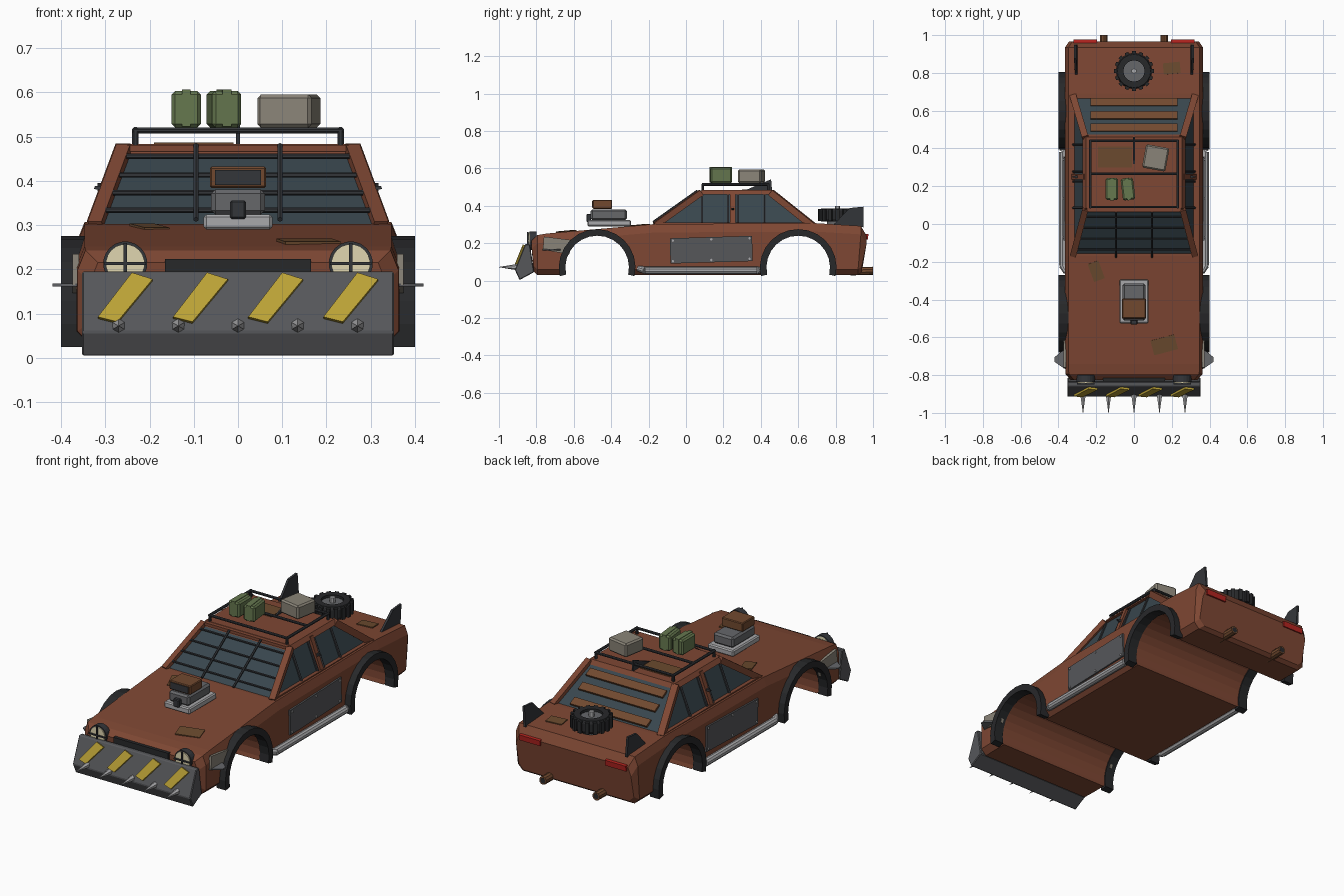
import bpy, math
from mathutils import Vector, Euler

if "Cube" in bpy.data.objects:
    bpy.data.objects.remove(bpy.data.objects["Cube"])

def mat(name, hexv):
    c = [int(hexv[i:i + 2], 16) / 255 for i in (0, 2, 4)]
    m = bpy.data.materials.new(name)
    m.diffuse_color = [v / 12.92 if v < .04 else ((v + .055) / 1.055) ** 2.4 for v in c] + [1]
    m.use_nodes = True
    m.node_tree.nodes["Principled BSDF"].inputs["Base Color"].default_value = m.diffuse_color
    return m

RUST, BROWN = mat("rust", "7E4733"), mat("brown_metal", "71492F")
PATCH, GLASS = mat("patch", "6B4A2E"), mat("glass", "38464D")
DARK, TYRE = mat("dark_steel", "34363A"), mat("rubber", "27282A")
STEEL, MID = mat("steel", "66676A"), mat("plate", "56575A")
CHROME, YELLOW = mat("chrome", "A9A9AB"), mat("yellow", "BCA236")
CREAM, RED = mat("lamp", "E0D6B0"), mat("red_lamp", "B3241F")
GREEN, CANVAS = mat("green", "66784F"), mat("canvas", "8A8478")

def mesh(name, verts, faces, m, bevel=0):
    me = bpy.data.meshes.new(name)
    me.from_pydata([tuple(v) for v in verts], [], faces)
    ob = bpy.data.objects.new(name, me)
    bpy.context.collection.objects.link(ob)
    me.materials.append(m)
    bpy.context.view_layer.objects.active = ob
    ob.select_set(True)
    bpy.ops.object.mode_set(mode='EDIT')
    bpy.ops.mesh.select_all(action='SELECT')
    bpy.ops.mesh.normals_make_consistent(inside=False)
    bpy.ops.object.mode_set(mode='OBJECT')
    ob.select_set(False)
    if bevel:
        b = ob.modifiers.new("bevel", 'BEVEL')
        b.width, b.segments = bevel, 1
    return ob

def loft(name, rings, m, bevel=0):
    n = len(rings[0])
    faces = [list(range(n)), list(range((len(rings) - 1) * n, len(rings) * n))]
    for k in range(len(rings) - 1):
        for i in range(n):
            j = (i + 1) % n
            faces.append([k * n + i, k * n + j, k * n + n + j, k * n + n + i])
    return mesh(name, [p for r in rings for p in r], faces, m, bevel)

def box(name, loc, size, m, rot=(0, 0, 0), bevel=0):
    e, c = Euler(rot).to_matrix(), Vector(loc)
    sq = [(-1, -1), (1, -1), (1, 1), (-1, 1)]
    return loft(name, [[c + e @ Vector((a * size[0] / 2, b * size[1] / 2, z * size[2] / 2))
                        for a, b in sq] for z in (-1, 1)], m, bevel)

def bar(name, p, q, r, m, n=8, r2=None):
    p, q = Vector(p), Vector(q)
    e = (q - p).to_track_quat('Z', 'Y').to_matrix()
    def ring(c, rad):
        return [c + e @ Vector((rad * math.cos((i + .5) * math.tau / n),
                                rad * math.sin((i + .5) * math.tau / n), 0)) for i in range(n)]
    return loft(name, [ring(p, r), ring(q, r if r2 is None else r2)], m)

def prism(name, prof, x0, x1, m, bevel=0):
    return loft(name, [[(x, y, z) for y, z in prof] for x in (x0, x1)], m, bevel)

def ring_band(name, ro, ri, cy, cz, x0, x1, m):
    # open arch band, one quad section per step
    a = [math.radians(-13 + 206 * i / 14) for i in range(15)]
    return loft(name, [[(x, cy + r * math.cos(t), cz + r * math.sin(t))
                        for r, x in ((ro, x0), (ro, x1), (ri, x1), (ri, x0))] for t in a], m)

# Body shell: cross-sections along y, wheel tunnels cut through
rings = []
for yb, yt, zb, zt, w in [(-.815, -.825, .05, .215, .335), (-.795, -.795, .03, .243, .363),
                          (-.74, -.74, .03, .252, .365), (-.17, -.17, .03, .302, .365),
                          (.69, .69, .03, .307, .365), (.92, .935, .03, .292, .365),
                          (.94, .965, .045, .24, .345)]:
    half = [(w - .03, yb, zb), (w, yb, zb + .03), (w, yt, zt - .045), (w - .018, yt, zt)]
    rings.append(half + [(-x, y, z) for x, y, z in reversed(half)])
body = loft("body_shell", rings, RUST)
for y in (-.475, .6):
    cut = bar("wheel_cutter", (-.6, y, .07), (.6, y, .07), .175, RUST, 28)
    cut.hide_render = True
    cut.hide_set(True)
    b = body.modifiers.new("wheel_tunnel", 'BOOLEAN')
    b.operation, b.object, b.solver = 'DIFFERENCE', cut, 'EXACT'

# Cabin glass, roof, pillars
def rect(x, y0, y1, z):
    return [(-x, y0, z), (x, y0, z), (x, y1, z), (-x, y1, z)]
loft("cabin_glass", [rect(.322, -.165, .68, .295), rect(.252, .085, .455, .472)], GLASS)
loft("roof", [rect(.272, .065, .475, .46), rect(.255, .085, .46, .483)], RUST)
def side_x(z):
    return .322 - (z - .295) / .177 * .07
for s in (1, -1):
    bar("front_pillar", (s * .322, -.165, .295), (s * .257, .08, .47), .023, RUST, 4)
    bar("rear_pillar", (s * .322, .675, .295), (s * .257, .455, .47), .025, RUST, 4)
    bar("middle_pillar", (s * .322, .25, .295), (s * .255, .25, .47), .019, RUST, 4)
    bar("window_sill", (s * .326, -.16, .3), (s * .326, .68, .3), .014, RUST, 4)
    for y in (.086, .225, .277, .42):
        bar("side_window_bar", (s * .324, y, .3), (s * .256, y, .468), .007, DARK, 6)
    bar("pillar_spike", (s * .285, .25, .38), (s * .325, .25, .385), .014, DARK, 4, .004)

# Windshield bars and rear louvres
def shield(x, z, lift=.012):
    return (x, -.165 + (z - .295) / .177 * .25 - lift, z + lift * .7)
for z in (.325, .365, .405, .447):
    bar("windshield_bar", shield(-side_x(z) + .01, z), shield(side_x(z) - .01, z), .006, DARK, 6)
for x in (-.095, .095):
    bar("windshield_upright", shield(x, .3, .018), shield(x, .468, .018), .006, DARK, 6)
for y in (.51, .575, .645):
    z = .295 + (.68 - y) / .225 * .177
    box("rear_louvre", (0, y, z + .008), (.46, .045, .012), BROWN, (math.radians(-28), 0, 0))
box("windshield_header", (0, .078, .474), (.5, .03, .015), RUST)

# Roof rack
for s in (1, -1):
    bar("rack_side_rail", (s * .232, .085, .514), (s * .232, .445, .514), .008, DARK)
    for y in (.09, .44):
        bar("rack_post", (s * .232, y, .475), (s * .232, y, .514), .008, DARK)
for y in (.09, .265, .44):
    bar("rack_cross_rail", (-.236, y, .514), (.236, y, .514), .007, DARK)
prism("roof_fin", [(.31, .48), (.46, .48), (.455, .542), (.44, .535)], -.004, .004, DARK)

# Cargo
for x, a in ((-.117, 0), (-.032, .12)):
    box("fuel_can", (x, .185, .562), (.066, .115, .083), GREEN, (0, 0, a), .008)
    box("fuel_can_rib", (x, .185, .565), (.02, .119, .083), GREEN, (0, 0, a))
box("cargo_box", (.115, .35, .558), (.125, .125, .074), CANVAS, (0, 0, -.18), .008)

# Rusty patches
box("roof_patch", (-.1, .355, .484), (.18, .11, .006), PATCH)
box("hood_patch", (.16, -.64, .263), (.13, .08, .006), PATCH, (.09, 0, .26))
box("cowl_patch", (-.2, -.25, .296), (.06, .1, .006), PATCH, (.09, 0, .35))
box("boot_patch", (.2, .825, .301), (.09, .06, .006), PATCH, (-.06, 0, .1))

# Engine blower on hood
box("blower_base", (0, -.41, .307), (.155, .232, .034), CHROME, bevel=.006)
box("blower_body", (0, -.413, .352), (.122, .195, .058), STEEL, bevel=.01)
box("blower_pulley", (0, -.52, .335), (.036, .025, .042), DARK, bevel=.004)
box("blower_scoop", (0, -.447, .408), (.127, .105, .048), BROWN, bevel=.004)
box("scoop_mouth", (0, -.5, .408), (.104, .006, .034), DARK)

# Plow, stripes, spikes
prism("plow_blade", [(-.89, .003), (-.915, .058), (-.86, .195), (-.835, .195), (-.812, .045)],
      -.353, .353, MID, .004)
tilt = math.atan2(.055, .137)
for x in (-.255, -.085, .085, .255):
    e = Euler((-tilt, 0, 0)).to_matrix()
    quad = [(-.062, -.05), (-.018, -.062), (.062, .042), (.015, .058)]
    c = Vector((x, -.887, .136))
    loft("hazard_stripe", [[c + e @ Vector((a, d, b)) for a, b in quad] for d in (-.008, .006)], YELLOW)
for i in range(-2, 3):
    bar("plow_spike", (i * .135, -.9, .072), (i * .135, -1, .072), .017, CHROME, 6, .001)

# Front face: grille, headlights with guards
box("grille", (0, -.824, .202), (.33, .02, .042), TYRE)
for s in (1, -1):
    x, z = s * .255, .213
    bar("headlight_rim", (x, -.8, z), (x, -.836, z), .05, DARK, 20)
    bar("headlight", (x, -.8, z), (x, -.842, z), .044, CREAM, 20)
    box("headlight_guard", (x, -.845, z), (.094, .008, .007), DARK)
    box("headlight_guard", (x, -.845, z), (.007, .008, .094), DARK)

# Both flanks
for s in (1, -1):
    for y in (-.475, .6):
        ring_band("wheel_flare", .205, .17, y, .07, s * .345, s * .4, TYRE)
    box("door_plate", (s * .367, .135, .165), (.014, .44, .135), MID, (.03, 0, 0))
    for y in (-.07, .135, .34):
        for z in (.11, .22):
            bar("plate_bolt", (s * .37, y, z + (y - .135) * .03), (s * .379, y, z + (y - .135) * .03),
                .007, CHROME, 6)
    bar("side_pipe", (s * .378, -.22, .055), (s * .378, .38, .055), .02, CHROME, 10)
    bar("side_pipe_tip", (s * .378, -.22, .055), (s * .36, -.255, .065), .02, CHROME, 10, .015)
    bar("side_pipe_tip", (s * .378, .38, .055), (s * .36, .41, .055), .02, CHROME, 10, .015)
    prism("fender_plate", [(-.765, .165), (-.76, .235), (-.6, .215), (-.625, .14)],
          s * .36, s * .374, CANVAS)
    loft("fender_blade", [[(s * .36, -.77, z), (s * .385, -.755, z), (s * .42, -.73, z),
                           (s * .42, -.705, z), (s * .385, -.675, z), (s * .36, -.665, z)]
                          for z in (.161, .168)], STEEL)
    # rear fins, lamps, exhausts
    loft("rear_fin", [[(s * (.305 + d), .78, .29), (s * (.305 + d), .95, .285),
                       (s * (.312 + d), .948, .395), (s * (.312 + d), .875, .388)]
                      for d in (-.006, .006)], DARK)
    box("tail_light", (s * .258, .963, .235), (.125, .022, .03), RED, (-.1, 0, 0))
    bar("exhaust", (s * .16, .88, .05), (s * .16, 1, .052), .022, BROWN, 10)
    bar("exhaust_bore", (s * .16, .99, .052), (s * .16, 1.0005, .052), .015, TYRE, 10)

# Spare wheel on boot
prof = [(.056, .315), (.088, .315), (.096, .33), (.096, .372), (.088, .386), (.056, .386)]
N = 20
tyre_faces = [[k * 6 + i, k * 6 + (i + 1) % 6, (k + 1) % N * 6 + (i + 1) % 6, (k + 1) % N * 6 + i]
              for k in range(N) for i in range(6)]
mesh("spare_tyre", [(r * math.cos(k * math.tau / N), .81 + r * math.sin(k * math.tau / N), z)
                    for k in range(N) for r, z in prof], tyre_faces, TYRE)
for k in range(16):
    a = k * math.tau / 16
    box("tyre_tread", (.096 * math.cos(a), .81 + .096 * math.sin(a), .351), (.018, .02, .064),
        TYRE, (0, 0, a))
bar("spare_hub", (0, .81, .295), (0, .81, .372), .058, STEEL, 16)
bar("spare_bolt", (0, .81, .37), (0, .81, .4), .014, CHROME, 6)
